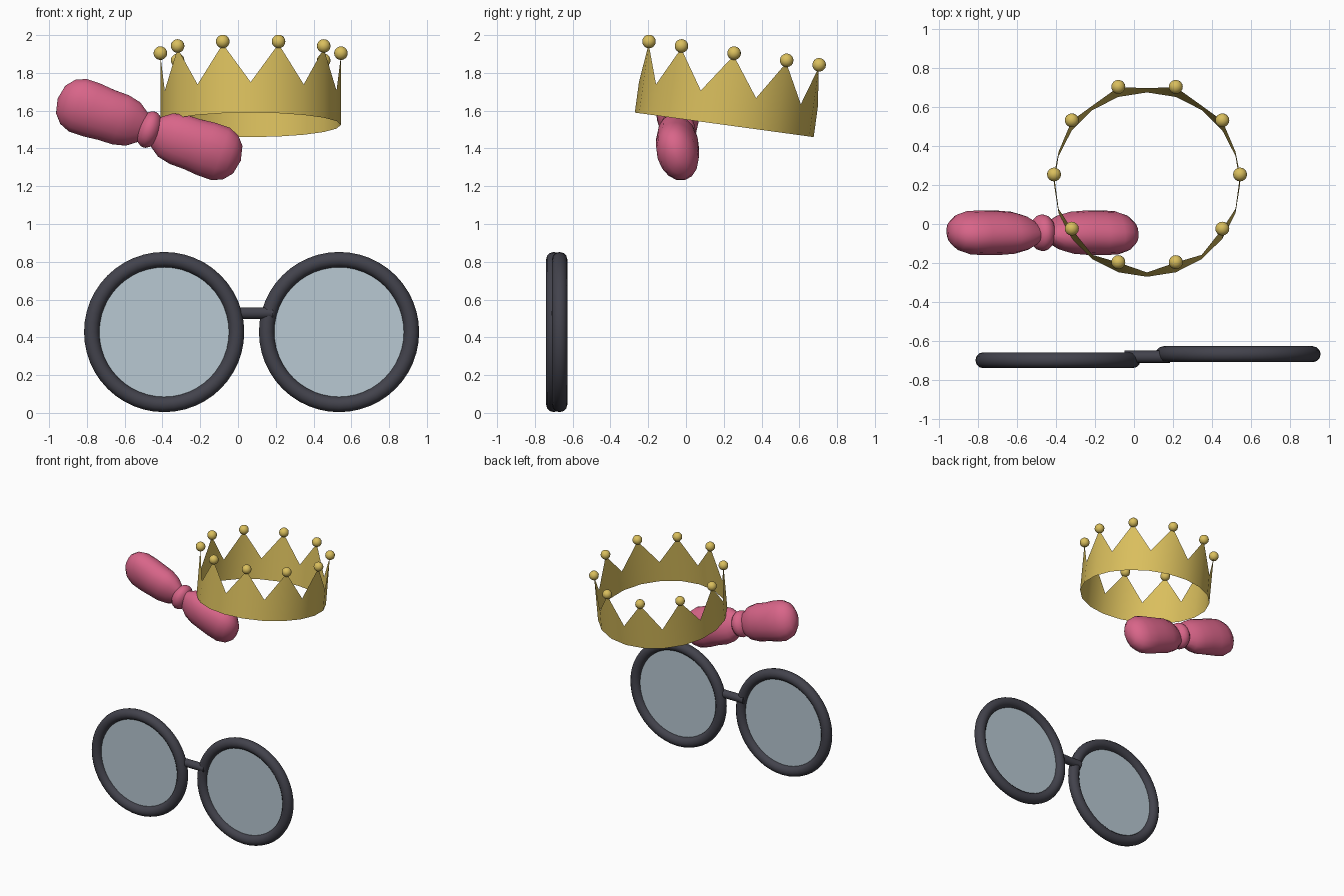
import bpy, bmesh
from math import cos, sin, pi, radians
from mathutils import Matrix, Vector

cube = bpy.data.objects.get("Cube")
if cube:
    bpy.data.objects.remove(cube)


def material(name, color):
    m = bpy.data.materials.new(name)
    m.use_nodes = True
    m.diffuse_color = (*color, 1)
    m.node_tree.nodes["Principled BSDF"].inputs["Base Color"].default_value = (*color, 1)
    return m


gold = material("gold", (0.70, 0.52, 0.11))
pink = material("pink", (0.69, 0.13, 0.25))
dark = material("dark frame", (0.055, 0.055, 0.072))
glass = material("pale lens", (0.48, 0.58, 0.65))


def finish(obj, name, mat):
    obj.name = name
    obj.data.materials.append(mat)
    bpy.ops.object.select_all(action='DESELECT')
    obj.select_set(True)
    bpy.context.view_layer.objects.active = obj
    bpy.ops.object.shade_smooth_by_angle(angle=radians(40))
    return obj


def from_bmesh(bm, name, mat, matrix):
    mesh = bpy.data.meshes.new(name)
    bm.to_mesh(mesh)
    bm.free()
    obj = bpy.data.objects.new(name, mesh)
    bpy.context.collection.objects.link(obj)
    obj.matrix_world = matrix
    return finish(obj, name, mat)


# Glasses: two round rims, lenses and a bridge
RIM, TUBE = 0.383, 0.041
upright = (pi / 2, 0, 0)
for side, x, y in (("right", -0.391, -0.70), ("left", 0.535, -0.669)):
    bpy.ops.mesh.primitive_torus_add(major_radius=RIM, minor_radius=TUBE, major_segments=48,
                                     minor_segments=12, location=(x, y, 0.428), rotation=upright)
    finish(bpy.context.object, side + "_rim", dark)
    bpy.ops.mesh.primitive_cylinder_add(vertices=48, radius=RIM - 0.02, depth=0.008,
                                        location=(x, y, 0.428), rotation=upright)
    finish(bpy.context.object, side + "_lens", glass)
bpy.ops.mesh.primitive_cylinder_add(vertices=16, radius=0.031, depth=0.235,
                                    location=(0.068, -0.682, 0.528), rotation=(0, pi / 2, 0))
finish(bpy.context.object, "bridge", dark)

# Crown: thin zigzag band, tilted towards the back
SPIKES, R = 10, 0.478
tilt = Matrix.Translation((0.067, 0.2025, 1.525)) @ Matrix.Rotation(radians(-7.8), 4, 'X')
bm = bmesh.new()
columns = []
for i in range(2 * SPIKES):
    a = pi * i / SPIKES
    top = 0.163 if i % 2 else 0.37
    columns.append([bm.verts.new((R * cos(a), R * sin(a), z)) for z in (0, top)])
for i, (low, high) in enumerate(columns):
    low2, high2 = columns[(i + 1) % len(columns)]
    bm.faces.new((low, low2, high2, high))
from_bmesh(bm, "crown_band", gold, tilt)

# Ball on every spike
bm = bmesh.new()
for i in range(SPIKES):
    a = 2 * pi * i / SPIKES
    bmesh.ops.create_uvsphere(bm, u_segments=16, v_segments=10, radius=0.036,
                              matrix=Matrix.Translation((R * cos(a), R * sin(a), 0.383)))
from_bmesh(bm, "crown_balls", gold, tilt)

# Bow: two soft lobes lofted from elliptical sections (distance, half height, half depth)
sections = [(0.03, 0.08, 0.05), (0.09, 0.125, 0.085), (0.16, 0.142, 0.105), (0.24, 0.143, 0.112),
            (0.32, 0.152, 0.112), (0.40, 0.152, 0.108), (0.455, 0.128, 0.09), (0.495, 0.08, 0.055)]
bow = (Matrix.Translation((-0.47, -0.045, 1.5)) @ Matrix.Rotation(radians(18.8), 4, 'Y')
       @ Matrix.Rotation(radians(15), 4, 'X'))
SEG = 16
for side, sign in (("right", -1), ("left", 1)):
    bm = bmesh.new()
    rings = [[bm.verts.new((sign * u, d * cos(2 * pi * k / SEG), h * sin(2 * pi * k / SEG)))
              for k in range(SEG)] for u, h, d in sections]
    for r1, r2 in zip(rings, rings[1:]):
        for k in range(SEG):
            n = (k + 1) % SEG
            bm.faces.new((r1[k], r1[n], r2[n], r2[k]))
    for ring, u in ((rings[0], 0.015), (rings[-1], 0.512)):
        tip = bm.verts.new((sign * u, 0, 0))
        for k in range(SEG):
            bm.faces.new((ring[k], ring[(k + 1) % SEG], tip))
    bmesh.ops.recalc_face_normals(bm, faces=bm.faces)
    from_bmesh(bm, side + "_bow_lobe", pink, bow)

# Knot in the middle of the bow
bm = bmesh.new()
bmesh.ops.create_uvsphere(bm, u_segments=16, v_segments=10, radius=1,
                          matrix=Matrix.Diagonal(Vector((0.065, 0.095, 0.1, 1))))
from_bmesh(bm, "bow_knot", pink, bow)
